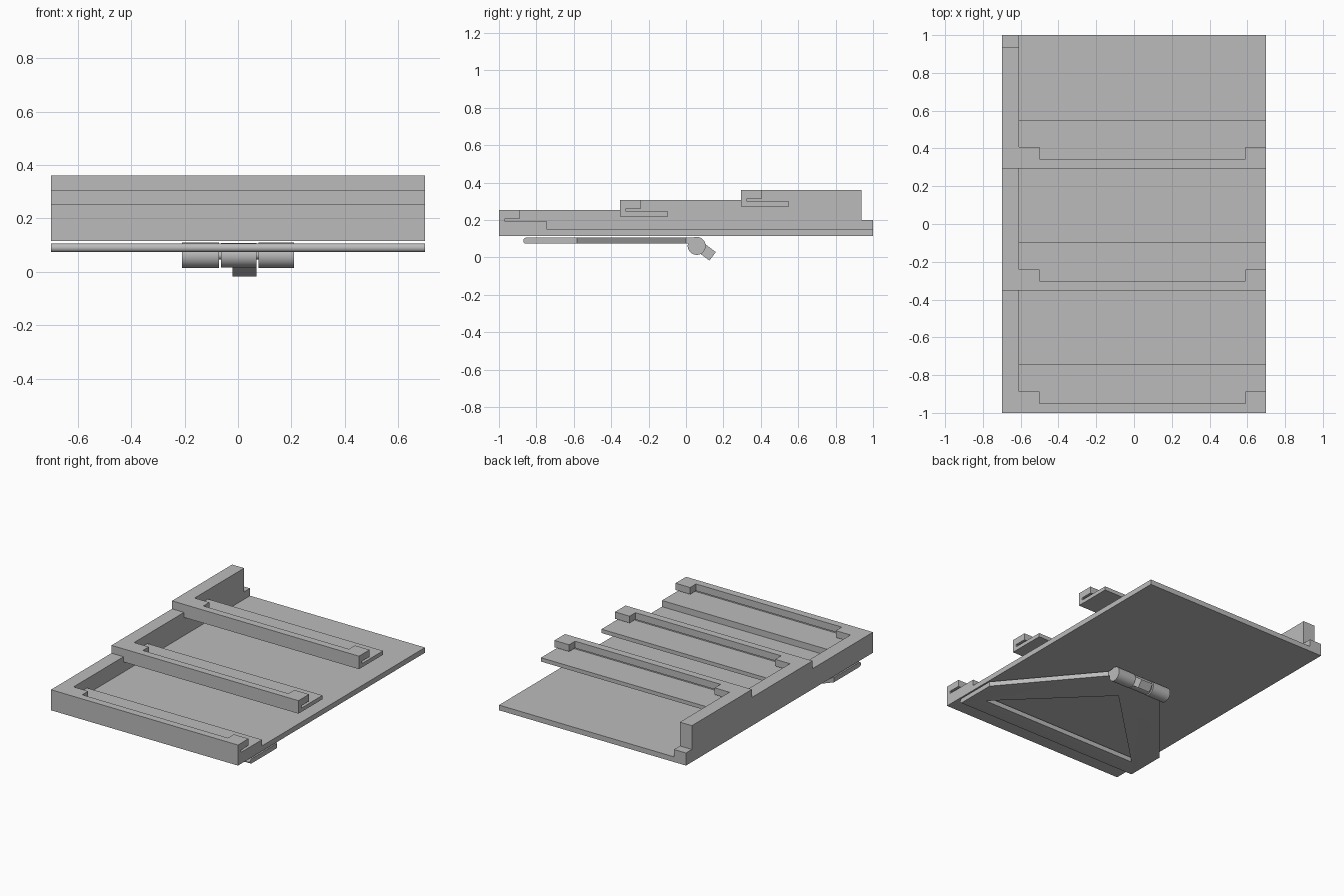
import bpy, bmesh, math
from mathutils import Vector, Matrix

old = bpy.data.objects.get("Cube")
if old:
    bpy.data.objects.remove(old, do_unlink=True)

grey = bpy.data.materials.new("plain grey")
grey.use_nodes = True
COLOUR = (0.5, 0.5, 0.5, 1)
grey.diffuse_color = COLOUR
grey.node_tree.nodes["Principled BSDF"].inputs["Base Color"].default_value = COLOUR


def finish(name, bm):
    bmesh.ops.recalc_face_normals(bm, faces=bm.faces)
    mesh = bpy.data.meshes.new(name)
    bm.to_mesh(mesh)
    bm.free()
    mesh.materials.append(grey)
    obj = bpy.data.objects.new(name, mesh)
    bpy.context.collection.objects.link(obj)
    return obj


def extrude(points, direction):
    """Closed prism from a flat outline."""
    bm = bmesh.new()
    face = bm.faces.new([bm.verts.new(p) for p in points])
    new = bmesh.ops.extrude_face_region(bm, geom=[face], use_keep_orig=True)["geom"]
    moved = [g for g in new if isinstance(g, bmesh.types.BMVert)]
    bmesh.ops.translate(bm, verts=moved, vec=direction)
    return bm


def side_prism(name, profile, x0, x1):
    """Prism along x from a (y, z) profile."""
    return finish(name, extrude([(x0, y, z) for y, z in profile], (x1 - x0, 0, 0)))


def box(name, x0, x1, y0, y1, z0, z1):
    return side_prism(name, [(y0, z0), (y1, z0), (y1, z1), (y0, z1)], x0, x1)


def smooth(obj):
    for o in bpy.context.selected_objects:
        o.select_set(False)
    bpy.context.view_layer.objects.active = obj
    obj.select_set(True)
    bpy.ops.object.shade_smooth_by_angle(angle=math.radians(35))
    obj.select_set(False)


def cylinder_x(name, x0, x1, y, z, radius):
    bm = bmesh.new()
    bmesh.ops.create_cone(bm, cap_ends=True, segments=48, radius1=radius,
                          radius2=radius, depth=x1 - x0)
    place = Matrix.Translation(((x0 + x1) / 2, y, z)) @ Matrix.Rotation(math.pi / 2, 4, 'Y')
    bmesh.ops.transform(bm, matrix=place, verts=bm.verts)
    smooth(finish(name, bm))


# Base plate and the stepped side wall
HALF, WALL, BOTTOM, FLOOR = 0.7, -0.61, 0.115, 0.15
starts = [-1.0, -0.353, 0.294]
tops = [0.254, 0.307, 0.361]
box("base_plate", -HALF, HALF, -1, 1, BOTTOM, FLOOR)

outline = [(1, BOTTOM), (-1, BOTTOM)]
for i, top in enumerate(tops):
    end = starts[i + 1] if i < 2 else 0.937
    outline += [(starts[i], top), (end, top)]
outline += [(0.937, 0.2), (1, 0.2)]
side_prism("side_wall", outline, -HALF, WALL)

# Three slotted rails, each with a retaining tab at both ends
for i, (y, top) in enumerate(zip(starts, tops)):
    low = BOTTOM if i == 0 else top - 0.088
    shelf, lip = top - 0.062, top - 0.046
    back = y + 0.257
    profile = [(y, low), (back, low), (back, shelf), (y + 0.032, shelf),
               (y + 0.032, lip), (y + 0.05, lip), (y + 0.05, top), (y, top)]
    side_prism(f"rail_{i + 1}", profile, WALL, HALF)
    for side, x0, x1 in (("right", WALL, -0.5), ("left", 0.59, HALF)):
        box(f"rail_{i + 1}_{side}_tab", x0, x1, y + 0.05, y + 0.113, lip, top)

# Folding stand: tapered frame with a triangular opening, mirrored
LOW, THICK, FRONT = 0.074, 0.032, -0.87
half = [(0, FRONT), (HALF, FRONT), (HALF, -0.583), (0.21, 0), (0.21, 0.057),
        (0.075, 0.057), (0.075, 0), (0, 0), (0, -0.153), (0.6, -0.74), (0, -0.74)]
bm = extrude([(x, y, LOW) for x, y in half], (0, 0, THICK))
seam = [f for f in bm.faces if all(abs(v.co.x) < 1e-5 for v in f.verts)]
bmesh.ops.delete(bm, geom=seam, context='FACES')
rim = [e for e in bm.edges if all(abs(v.co.y - FRONT) < 1e-5 for v in e.verts)
       and abs(e.verts[0].co.x - e.verts[1].co.x) > 0.1]
bmesh.ops.bevel(bm, geom=rim, offset=THICK * 0.48, segments=6, profile=0.5,
                affect='EDGES')
stand = finish("folding_stand", bm)
mirror = stand.modifiers.new("mirror", 'MIRROR')
mirror.use_axis[0] = True
smooth(stand)

# Hinge: outer knuckles on the stand, centre knuckle, pin and tilted tab
HY, HZ = 0.057, 0.062
cylinder_x("hinge_knuckle_right", -0.21, -0.072, HY, HZ, 0.048)
cylinder_x("hinge_knuckle_left", 0.076, 0.21, HY, HZ, 0.048)
cylinder_x("hinge_centre_knuckle", -0.064, 0.07, HY, HZ, 0.046)
cylinder_x("hinge_pin", -0.2, 0.2, HY, HZ, 0.015)
along = Vector((0.8, -0.6))
across = Vector((0.6, 0.8))
start = Vector((HY, HZ))
corners = [start + along * a + across * c
           for a, c in ((0, 0.035), (0.102, 0.035), (0.102, -0.022), (0, -0.022))]
side_prism("hinge_tab", [tuple(c) for c in corners], -0.02, 0.07)
